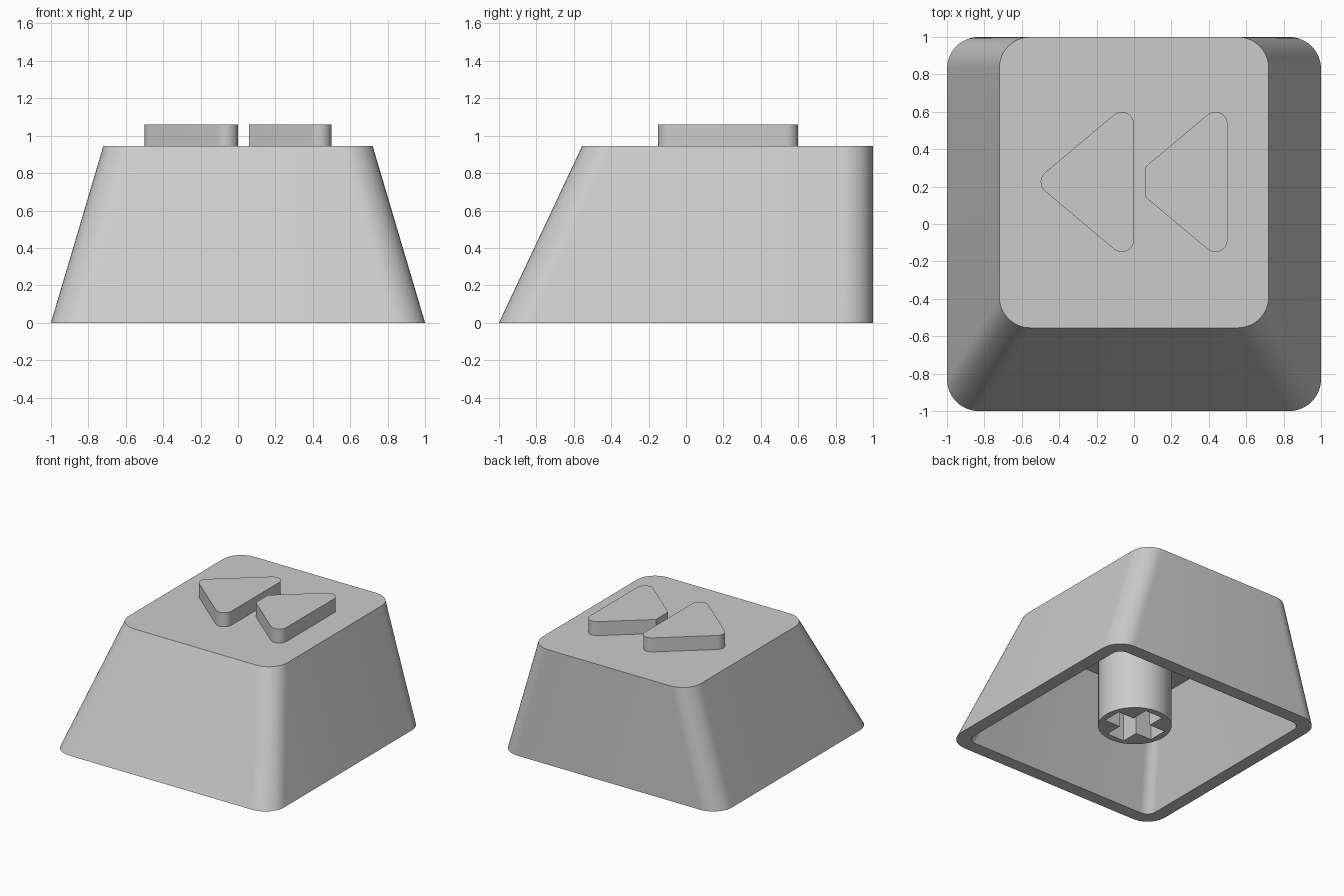
import bpy, bmesh
from math import pi, sin, cos
from mathutils import Vector

if "Cube" in bpy.data.objects:
    bpy.data.objects.remove(bpy.data.objects["Cube"], do_unlink=True)

grey = bpy.data.materials.new("light grey plastic")
grey.use_nodes = True
grey.diffuse_color = (0.6, 0.6, 0.6, 1)
grey.node_tree.nodes["Principled BSDF"].inputs["Base Color"].default_value = (0.6, 0.6, 0.6, 1)


def fillet(corners, radii, steps=10):
    """Outline of a counter-clockwise convex polygon with rounded corners."""
    points = []
    for i, (corner, radius) in enumerate(zip(corners, radii)):
        p = Vector(corner)
        if radius == 0:
            points.append(p)
            continue
        a = (Vector(corners[i - 1]) - p).normalized()
        b = (Vector(corners[(i + 1) % len(corners)]) - p).normalized()
        half = a.angle(b) / 2
        centre = p + (a + b).normalized() * radius / sin(half)
        start = Vector((a.y, -a.x)) * radius
        if start.dot(p - centre) < 0:
            start = -start
        turn = pi - 2 * half
        for k in range(steps + 1):
            t = turn * k / steps
            points.append(centre + Vector((start.x * cos(t) - start.y * sin(t),
                                           start.x * sin(t) + start.y * cos(t))))
    return points


def rounded_rect(x, front, back, radius):
    return fillet([(-x, front), (x, front), (x, back), (-x, back)], [radius] * 4)


def loft(name, sections):
    """Skin a stack of (outline, height) sections and cap both ends."""
    bm = bmesh.new()
    rings = [[bm.verts.new((p[0], p[1], z)) for p in outline] for outline, z in sections]
    for low, high in zip(rings, rings[1:]):
        for i in range(len(low)):
            bm.faces.new((low[i - 1], low[i], high[i], high[i - 1]))
    bm.faces.new(rings[0])
    bm.faces.new(rings[-1])
    bmesh.ops.recalc_face_normals(bm, faces=bm.faces)
    mesh = bpy.data.meshes.new(name)
    bm.to_mesh(mesh)
    bm.free()
    mesh.materials.append(grey)
    obj = bpy.data.objects.new(name, mesh)
    bpy.context.collection.objects.link(obj)
    return obj


def activate(obj):
    bpy.ops.object.select_all(action='DESELECT')
    obj.select_set(True)
    bpy.context.view_layer.objects.active = obj


def smooth(obj):
    activate(obj)
    bpy.ops.object.shade_smooth_by_angle(angle=pi / 6)


# Hollow tapered shell: ceiling, inner wall, rim, outer wall, top
TOP, CEILING = 0.945, 0.775
shell = loft("cap_shell", [
    (rounded_rect(0.66, -0.526, 0.892, 0.08), CEILING),
    (rounded_rect(0.892, -0.892, 0.892, 0.08), 0),
    (rounded_rect(1, -1, 1, 0.17), 0),
    (rounded_rect(0.72, -0.555, 1, 0.165), TOP),
])
smooth(shell)

# Mounting stem with a cross-shaped socket
SX, SY, R = 0.062, 0.083, 0.277
circle = [(SX + R * cos(2 * pi * k / 48), SY + R * sin(2 * pi * k / 48)) for k in range(48)]
stem = loft("stem", [(circle, 0), (circle, CEILING + 0.02)])
L, W = 0.225, 0.08
arm = [(L, -W), (L, W), (W, W)]
cross = []
for c, s in ((1, 0), (0, 1), (-1, 0), (0, -1)):
    cross += [(SX + x * c - y * s, SY + x * s + y * c) for x, y in arm]
cutter = loft("socket_cutter", [(cross, -0.1), (cross, 0.45)])
cutter.hide_render = True
cut = stem.modifiers.new("socket", 'BOOLEAN')
cut.object = cutter
cut.solver = 'EXACT'
activate(stem)
bpy.ops.object.modifier_apply(modifier=cut.name)
bpy.data.objects.remove(cutter, do_unlink=True)
smooth(stem)

# Raised double-arrow symbols
MID, RISE, ROUND = 0.225, 0.449, 0.065
symbols = {
    "right_arrow": fillet([(-0.535, MID), (0, MID - RISE), (0, MID + RISE)], [ROUND] * 3),
    "left_arrow": fillet([(0.06, MID - 0.08), (0.5, MID - RISE), (0.5, MID + RISE),
                          (0.06, MID + 0.08)], [0, ROUND, ROUND, 0]),
}
for name, outline in symbols.items():
    smooth(loft(name, [(outline, TOP - 0.01), (outline, 1.06)]))
